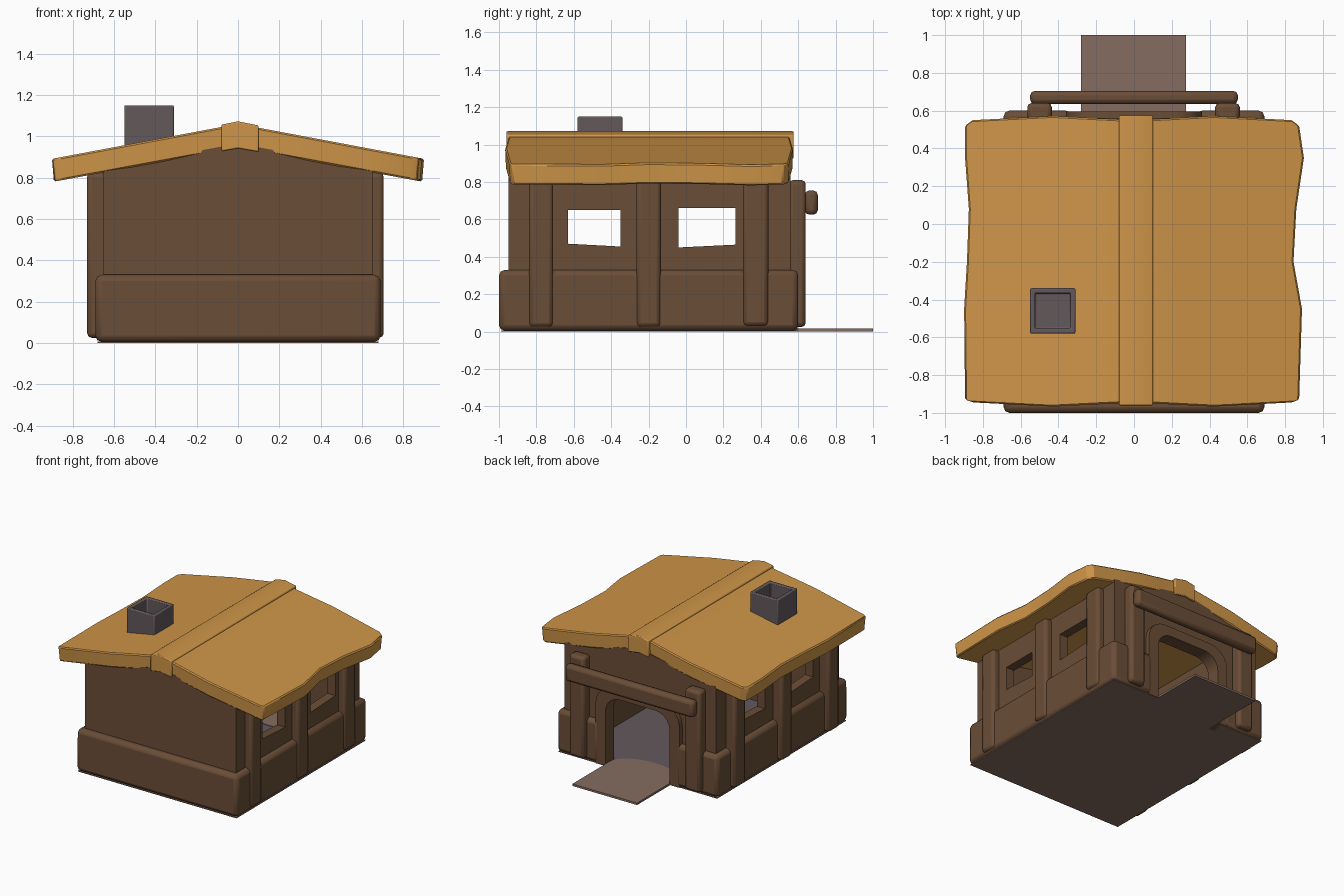
import bpy, bmesh, math
from mathutils import Vector

if "Cube" in bpy.data.objects:
    bpy.data.objects.remove(bpy.data.objects["Cube"])


def material(name, rgb):
    m = bpy.data.materials.new(name)
    m.diffuse_color = (*rgb, 1)
    m.use_nodes = True
    m.node_tree.nodes["Principled BSDF"].inputs["Base Color"].default_value = m.diffuse_color
    return m


WOOD = material("brown wood", (0.145, 0.075, 0.038))
THATCH = material("golden thatch", (0.62, 0.30, 0.065))
STONE = material("grey stone", (0.125, 0.098, 0.105))
EARTH = material("pale earth", (0.235, 0.15, 0.115))


def finish(name, bm, mat, bevel=0.0, segments=2):
    bmesh.ops.recalc_face_normals(bm, faces=bm.faces[:])
    me = bpy.data.meshes.new(name)
    bm.to_mesh(me)
    bm.free()
    ob = bpy.data.objects.new(name, me)
    bpy.context.collection.objects.link(ob)
    me.materials.append(mat)
    if bevel:
        b = ob.modifiers.new("soft edges", "BEVEL")
        b.width = bevel
        b.segments = segments
        b.limit_method = "ANGLE"
        b.angle_limit = math.radians(40)
    return ob


def prism(name, pts, depth, mat, bevel=0.0):
    """Extrude a closed 3D outline along a vector."""
    bm = bmesh.new()
    f = bm.faces.new([bm.verts.new(p) for p in pts])
    r = bmesh.ops.extrude_face_region(bm, geom=[f])
    vs = [g for g in r["geom"] if isinstance(g, bmesh.types.BMVert)]
    bmesh.ops.translate(bm, verts=vs, vec=Vector(depth))
    return finish(name, bm, mat, bevel)


def box(name, x, y, z, mat, bevel=0.0):
    pts = [(x[0], y[0], z[0]), (x[1], y[0], z[0]), (x[1], y[1], z[0]), (x[0], y[1], z[0])]
    return prism(name, pts, (0, 0, z[1] - z[0]), mat, bevel)


def cut(ob, cutters):
    for c in cutters:
        c.hide_render = True
        m = ob.modifiers.new("cut", "BOOLEAN")
        m.operation = "DIFFERENCE"
        m.solver = "EXACT"
        m.object = c
        bpy.context.view_layer.objects.active = ob
        bpy.ops.object.modifier_apply(modifier=m.name)
        bpy.data.objects.remove(c)


def arch(w, h, r, y):
    """Door outline with rounded top corners."""
    pts = [(-w, y, 0.0)]
    for i in range(6):
        a = math.pi - i * math.pi / 10
        pts.append((-w + r + r * math.cos(a), y, h - r + r * math.sin(a)))
    return pts + [(-x, y, z) for x, y, z in reversed(pts)]


def door_cutter(w, h):
    pts = [(x, y, z if z else -0.1) for x, y, z in arch(w, h, 0.12, 0.3)]
    return prism("door_cutter", pts, (0, 0.5, 0), WOOD)


# Upper walls: gabled shell with windows and a doorway
def gable(w, top, peak, y, bottom):
    return [(-w, y, bottom), (w, y, bottom), (w, y, top), (0, y, peak), (-w, y, top)]


walls = prism("walls", gable(0.65, 0.845, 0.965, -0.95, 0.012), (0, 1.51, 0), WOOD)
windows = [prism("window_cutter", [(-1, a, b1), (-1, c, b2), (-1, c, t), (-1, a, t)], (2, 0, 0), WOOD)
           for a, c, b1, b2, t in ((-0.63, -0.35, 0.47, 0.455, 0.65), (-0.04, 0.265, 0.45, 0.465, 0.66))]
cavity = prism("cavity_cutter", gable(0.58, 1.2, 1.3, -0.88, -0.1), (0, 1.37, 0), WOOD)
cut(walls, [cavity] + windows + [door_cutter(0.31, 0.58)])

# Thicker lower wall band
band = box("lower_wall", (-0.69, 0.69), (-1.0, 0.6), (0.005, 0.33), WOOD)
cut(band, [box("band_cutter", (-0.6, 0.6), (-0.9, 0.52), (-0.1, 0.6), WOOD), door_cutter(0.33, 0.58)])
bv = band.modifiers.new("soft edges", "BEVEL")
bv.width = 0.03
bv.segments = 2
bv.limit_method = "ANGLE"

# Door frame
frame = prism("door_frame", arch(0.36, 0.62, 0.15, 0.49), (0, 0.105, 0), WOOD)
cut(frame, [door_cutter(0.275, 0.545)])

# Side posts, back posts and lintel beam
for side, lo, hi in (("left", -0.73, -0.62), ("right", 0.62, 0.705)):
    for i, (a, b, z) in enumerate(((-0.84, -0.71, 0.025), (-0.265, -0.135, 0.025), (0.305, 0.44, 0.03))):
        box(f"{side}_post_{i + 1}", (lo, hi), (a, b), (z, 0.825), WOOD, 0.022)
for side, lo, hi in (("left", -0.565, -0.435), ("right", 0.43, 0.56)):
    box(f"back_post_{side}", (lo, hi), (0.55, 0.64), (0.025, 0.81), WOOD, 0.022)
box("door_beam", (-0.55, 0.55), (0.635, 0.705), (0.625, 0.755), WOOD, 0.025)

# Thatched roof with ragged edges: rows along y give the left and right eave
ROWS = [(-0.945, -0.85, 0.835), (-0.93, -0.895, 0.875), (-0.45, -0.9, 0.89), (-0.2, -0.885, 0.845),
        (0.08, -0.875, 0.86), (0.35, -0.895, 0.9), (0.52, -0.895, 0.875), (0.55, -0.855, 0.835)]
COLS = [-1, -0.75, -0.5, -0.25, 0, 0.25, 0.5, 0.75, 1]


def end_wave(t):
    return 0.022 * math.sin(math.pi * abs(t)) ** 2


bm = bmesh.new()
grid = []
for i, (y, left, right) in enumerate(ROWS):
    row = []
    for t in COLS:
        x = t * (right if t > 0 else -left)
        yy = y + (-end_wave(t) if i < 2 else end_wave(t) if i > 5 else 0)
        z = 1.06 - 0.188 * abs(x)
        row.append((bm.verts.new((x, yy, z)),
                    bm.verts.new((x * 0.99, yy * 0.995, 0.945 - 0.183 * abs(x)))))
    grid.append(row)
nr, nc = len(ROWS), len(COLS)
for k in (0, 1):
    for i in range(nr - 1):
        for j in range(nc - 1):
            bm.faces.new([grid[i][j][k], grid[i][j + 1][k], grid[i + 1][j + 1][k], grid[i + 1][j][k]])
rim = ([grid[0][j] for j in range(nc)] + [grid[i][-1] for i in range(1, nr)]
       + [grid[-1][j] for j in range(nc - 2, -1, -1)] + [grid[i][0] for i in range(nr - 2, 0, -1)])
for p, q in zip(rim, rim[1:] + rim[:1]):
    bm.faces.new([p[0], q[0], q[1], p[1]])
finish("roof", bm, THATCH, 0.008, 1)

# Ridge cap
cap = [(-0.08, 1.056), (0, 1.072), (0.1, 1.052), (0.1, 0.925), (0, 0.942), (-0.08, 0.928)]
prism("ridge_cap", [(x, -0.96, z) for x, z in cap], (0, 1.535, 0), THATCH, 0.006)

# Chimney with sunken flue
bm = bmesh.new()
bmesh.ops.create_cube(bm, size=1)
bmesh.ops.scale(bm, vec=(0.24, 0.24, 0.25), verts=bm.verts)
bmesh.ops.translate(bm, vec=(-0.43, -0.46, 1.025), verts=bm.verts)
top = max(bm.faces, key=lambda f: f.calc_center_median().z)
bmesh.ops.inset_region(bm, faces=[top], thickness=0.038)
bmesh.ops.translate(bm, vec=(0, 0, -0.001), verts=top.verts)
r = bmesh.ops.extrude_face_region(bm, geom=[top])
bmesh.ops.translate(bm, vec=(0, 0, -0.12), verts=[g for g in r["geom"] if isinstance(g, bmesh.types.BMVert)])
if top.is_valid:
    bm.faces.remove(top)
finish("chimney", bm, STONE, 0.007)

# Earth base, stone floor and entry path with a rounded inner end
base = box("base", (-0.68, 0.68), (-0.99, 0.59), (0.0, 0.007), EARTH)
box("floor", (-0.6, 0.6), (-0.9, 0.54), (0.006, 0.012), STONE)
path = [(-0.28, 1.0, 0.0), (-0.28, 0.55, 0.0)]
path += [(-0.28 * math.cos(i * math.pi / 12), 0.55 - 0.17 * math.sin(i * math.pi / 12), 0.0) for i in range(1, 12)]
path += [(0.275, 0.55, 0.0), (0.275, 1.0, 0.0)]
prism("entry_path", path, (0, 0, 0.016), EARTH)

# Smooth only the soft edges
for ob in bpy.context.collection.objects:
    ob.select_set(ob.type == "MESH")
bpy.context.view_layer.objects.active = base
bpy.ops.object.shade_smooth_by_angle(angle=math.radians(30))
